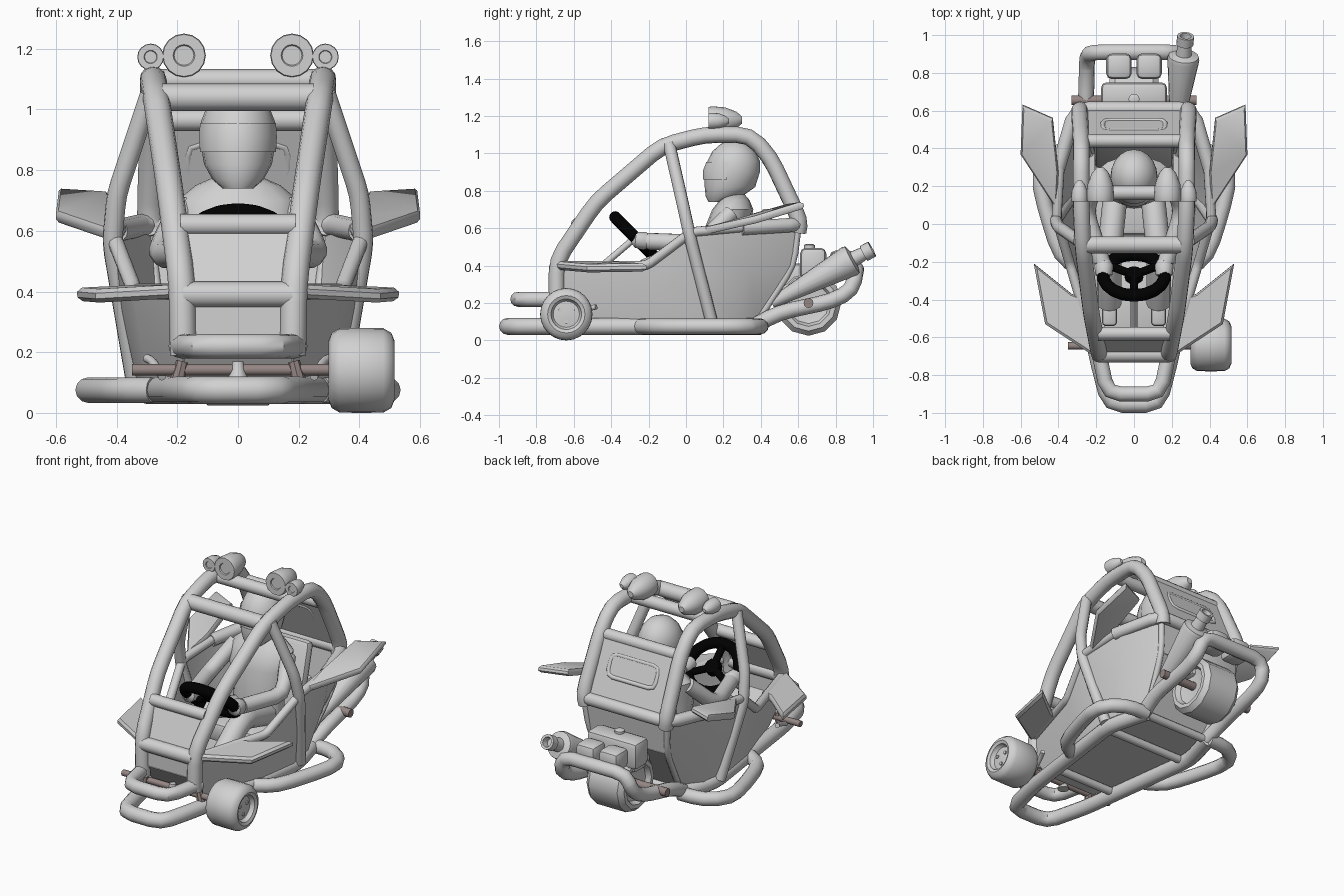
import bpy, bmesh
from math import sin, cos, pi, radians
from mathutils import Vector, Euler

cube = bpy.data.objects.get("Cube")
if cube:
    bpy.data.objects.remove(cube)


def material(name, rgb):
    m = bpy.data.materials.new(name)
    m.use_nodes = True
    m.diffuse_color = (*rgb, 1)
    m.node_tree.nodes["Principled BSDF"].inputs["Base Color"].default_value = (*rgb, 1)
    return m


GREY = material("light_grey", (0.64, 0.64, 0.64))
BLACK = material("black", (0, 0, 0))
BROWN = material("dull_brown", (0.3, 0.24, 0.23))


def add(name, mesh, mat):
    mesh.materials.clear()
    mesh.materials.append(mat)
    ob = bpy.data.objects.new(name, mesh)
    bpy.context.collection.objects.link(ob)
    return ob


def loft(name, rings, mat=GREY, closed=True, caps=True):
    bm = bmesh.new()
    rows = [[bm.verts.new(p) for p in ring] for ring in rings]
    n = len(rows[0])
    for a, b in zip(rows, rows[1:]):
        for i in range(n if closed else n - 1):
            j = (i + 1) % n
            bm.faces.new((a[i], a[j], b[j], b[i]))
    if caps:
        bm.faces.new(rows[0][::-1])
        bm.faces.new(rows[-1])
    bmesh.ops.recalc_face_normals(bm, faces=bm.faces)
    me = bpy.data.meshes.new(name)
    bm.to_mesh(me)
    bm.free()
    return add(name, me, mat)


def lathe(name, at, axis, profile, mat=GREY, n=20):
    """Turn (distance along axis, radius) pairs about an axis."""
    q = Vector(axis).to_track_quat('Z', 'Y')
    turn = [2 * pi * i / n for i in range(n)]
    return loft(name, [[Vector(at) + q @ Vector((r * cos(t), r * sin(t), d)) for t in turn]
                       for d, r in profile], mat)


def stack(name, levels, arc=(0, 2 * pi), n=16):
    """Loft horizontal ellipses: (z, half width, front y, back y)."""
    full = arc[1] - arc[0] > 6
    ts = [arc[0] + (arc[1] - arc[0]) * i / (n if full else n - 1) for i in range(n)]
    return loft(name, [[(w * sin(t), (f + b) / 2 - (b - f) / 2 * cos(t), z) for t in ts]
                       for z, w, f, b in levels], closed=full, caps=full)


def tube(name, pts, r, mat=GREY, bend=0.07, cyclic=False):
    """Round pipe with softened corners."""
    pts = [Vector(p) for p in pts]
    path = [] if cyclic else [pts[0]]
    n = len(pts)
    for i in (range(n) if cyclic else range(1, n - 1)):
        p, a, b = pts[i], pts[i - 1] - pts[i], pts[(i + 1) % n] - pts[i]
        s = p + a.normalized() * min(bend, a.length * .45)
        e = p + b.normalized() * min(bend, b.length * .45)
        path += [s, (s + 2 * p + e) / 4, e]
    if not cyclic:
        path.append(pts[-1])
    cu = bpy.data.curves.new(name, 'CURVE')
    cu.dimensions = '3D'
    cu.bevel_depth, cu.bevel_resolution, cu.use_fill_caps = r, 4, True
    sp = cu.splines.new('POLY')
    sp.points.add(len(path) - 1)
    for point, co in zip(sp.points, path):
        point.co = (*co, 1)
    sp.use_cyclic_u = cyclic
    tmp = bpy.data.objects.new("tmp", cu)
    bpy.context.collection.objects.link(tmp)
    dg = bpy.context.evaluated_depsgraph_get()
    me = bpy.data.meshes.new_from_object(tmp.evaluated_get(dg))
    bpy.data.objects.remove(tmp)
    return add(name, me, mat)


def flip(pts, s=-1):
    return [(p[0] * s, p[1], p[2]) for p in pts]


def across(pts):
    return pts + flip(pts)[::-1]


def box(name, at, size, bevel=0.02, tilt=0, mat=GREY):
    bm = bmesh.new()
    bmesh.ops.create_cube(bm, size=1)
    bmesh.ops.scale(bm, vec=size, verts=bm.verts)
    bmesh.ops.bevel(bm, geom=bm.edges[:], offset=bevel, segments=2, affect='EDGES', profile=0.5)
    bmesh.ops.rotate(bm, matrix=Euler((tilt, 0, 0)).to_matrix(), verts=bm.verts)
    bmesh.ops.translate(bm, vec=at, verts=bm.verts)
    me = bpy.data.meshes.new(name)
    bm.to_mesh(me)
    bm.free()
    return add(name, me, mat)


def plate(name, pts, t, inset=1.0):
    """Flat slab with chamfered rims when inset is below one."""
    pts = [Vector(p) for p in pts]
    mid = sum(pts, Vector()) / len(pts)
    up = sum(((a - mid).cross(b - mid) for a, b in zip(pts, pts[1:] + pts[:1])), Vector()).normalized()
    steps = [(-.5, inset), (-.2, 1), (.2, 1), (.5, inset)] if inset < 1 else [(-.5, 1), (.5, 1)]
    loft(name, [[mid + (p - mid) * k + up * (t * d) for p in pts] for d, k in steps])


# Open body tub: floor, flared sides, nose wall and sloping rear wall
def section(top, mid, low):
    return across([top, mid, low])


nose = section((.19, -.69, .40), (.185, -.69, .26), (.17, -.58, .11))
tail = section((.29, .60, .61), (.27, .575, .40), (.22, .38, .11))
tub = loft("body_tub", [
    nose,
    section((.34, -.20, .40), (.32, -.20, .27), (.29, -.20, .11)),
    section((.41, .03, .58), (.38, .05, .35), (.33, .08, .11)),
    section((.39, .35, .60), (.36, .33, .38), (.30, .26, .11)),
    tail], closed=False, caps=False)
shell = tub.modifiers.new("thickness", 'SOLIDIFY')
shell.thickness, shell.offset = 0.012, 0
for name, wall in (("nose", nose), ("rear", tail)):
    plate(name + "_upper_wall", across(wall[:2]), 0.012)
    plate(name + "_lower_wall", across(wall[1:3]), 0.012)
plate("dash_panel", across([(.18, -.68, .40), (.18, -.58, .61)]), 0.02)
plate("back_panel", across([(.26, .465, .95), (.28, .60, .63)]), 0.02)
tube("rear_window_rim", across([(.165, .492, .885), (.165, .548, .765)]), 0.014, bend=.04, cyclic=True)

# Lower frame and bumpers
tube("floor_frame", across([(.24, .40, .075), (.31, .15, .075), (.2, -.68, .075),
                            (.13, -.955, .075)]), 0.045)
tube("front_upper_bumper", across([(.19, -.66, .22), (.14, -.90, .22)]), 0.04)
tube("rear_bumper", across([(.24, .36, .075), (.26, .50, .15), (.25, .78, .21), (.25, .89, .27),
                            (.22, .91, .38)]), 0.042)
for y, w in ((-.45, .22), (.1, .3), (.38, .24)):
    tube("floor_crossbar", [(-w, y, .08), (w, y, .08)], 0.025)

# Roll cage crossbars
for y, z, w, r in ((-.11, 1.04, .25, .045), (.165, 1.095, .26, .038), (.44, .965, .26, .036),
                   (-.58, .62, .19, .036), (-.69, .39, .18, .043)):
    tube("cage_crossbar", [(-w, y, z), (w, y, z)], r)
tube("rear_waist_bar", across([(.40, .30, .60), (.31, .61, .62)]), 0.038)

for s in (1, -1):
    # Cage tubes
    tube("cage_hoop", flip([(.18, -.69, .19), (.185, -.69, .43), (.225, -.48, .74), (.27, -.13, 1.04),
                            (.28, .10, 1.10), (.28, .34, 1.10), (.28, .45, .98), (.29, .61, .64),
                            (.28, .60, .58)], s), 0.044)
    tube("door_pillar", flip([(.29, -.09, 1.05), (.40, -.015, .72), (.415, .02, .56),
                              (.335, .14, .09)], s), 0.033, bend=.04)
    tube("waist_rail", flip([(.20, -.68, .40), (.34, -.21, .40), (.41, .03, .58),
                             (.39, .35, .61)], s), 0.026, bend=.03)
    tube("rear_stay", flip([(.22, .38, .10), (.27, .575, .40), (.29, .60, .60)], s), 0.018)
    tube("side_bar", flip([(.28, -.24, .075), (.39, -.17, .075), (.475, .10, .075), (.51, .28, .075),
                           (.40, .395, .075), (.24, .40, .075)], s), 0.042, bend=.09)
    # Wings
    plate("front_wing", flip([(.21, -.70, .40), (.47, -.53, .385), (.53, -.21, .39),
                              (.33, -.37, .40), (.25, -.40, .40)], s), 0.045, .9)
    plate("rear_wing", flip([(.41, .08, .58), (.60, .37, .645), (.59, .63, .725),
                             (.43, .56, .715), (.40, .27, .63)], s), 0.04, .92)
    # Roof lamps: rounded shells with a shallow lens
    for x, z, r in ((.178, 1.178, .072), (.288, 1.173, .044)):
        k = r / .072
        lathe("roof_lamp", (s * x, .12, z), (0, 1, 0),
              [(.006, r * .45), (0, r * .5), (0, r * .96), (.01, r), (.04 * k, r),
               (.09 * k, r * .94), (.15 * k, r * .62), (.18 * k, r * .25)], n=16)
        lathe("lamp_foot", (s * x, .17, 1.09), (0, 0, 1), [(0, .015), (z - 1.09, .015)], n=8)
    # Steering knuckles and front brackets
    lathe("axle_bracket", (s * .185, -.65, .165), (s * .25, 0, -1), [(-.005, .02), (.07, .026)], BROWN, 8)
    tube("steering_link", flip([(.25, -.64, .12), (.28, -.52, .17), (.30, -.48, .18)], s), 0.014)

# Axles
for name, y, z, w, r in (("front_axle", -.645, .142, .35, .019), ("rear_axle", .655, .2, .33, .026)):
    lathe(name, (-w, y, z), (1, 0, 0), [(0, r), (2 * w, r)], BROWN, 12)
lathe("axle_centre_mount", (0, -.65, .17), (0, 0, -1), [(0, .018), (.025, .022), (.06, .035)], n=10)

# Wheels
lathe("front_wheel", (.407, -.64, .14), (1, 0, 0),
      [(-.108, .03), (-.108, .1), (-.098, .124), (-.072, .139), (0, .14), (.072, .139), (.098, .124),
       (.108, .1), (.1, .082), (.085, .078), (.075, .07), (.08, .02)], n=24)
for i in range(3):
    a = 2 * pi * i / 3 + .5
    lathe("wheel_bolt", (.48, -.64 + .04 * cos(a), .14 + .04 * sin(a)), (1, 0, 0),
          [(0, .011), (.012, .011)], n=8)
half = [(.09, .07), (.1, .11), (.13, .125), (.13, .15), (.1, .175)]
lathe("rear_wheel", (0, .655, .2), (1, 0, 0), [(-d, r) for d, r in half] + half[::-1], n=12)

# Engine and exhaust
box("engine_block", (0, .68, .41), (.35, .14, .17), .03)
box("engine_base", (0, .60, .34), (.24, .16, .14), .02)
lathe("filler_cap", (0, .66, .49), (0, 0, 1), [(0, .03), (.02, .03), (.025, .02)], n=10)
for x in (-.08, .08):
    box("cylinder_head", (x, .835, .42), (.135, .135, .12), .03)
lathe("exhaust", (.22, .46, .2), (.05, .50, .27),
      [(0, .028), (.06, .035), (.47, .085), (.49, .08), (.5, .042), (.56, .036),
       (.56, .045), (.61, .045), (.61, .03), (.57, .025)], n=16)

# Seat
box("seat_back", (0, .38, .47), (.42, .07, .48), .03, radians(-14))
box("seat_base", (0, .15, .23), (.42, .42, .12), .03)
box("foot_floor", (0, -.38, .14), (.32, .4, .03), .008)

# Driver
stack("driver_torso", [(.27, .17, .08, .32), (.42, .16, .1, .32), (.60, .2, .1, .34),
                       (.70, .2, .14, .36), (.75, .14, .18, .34), (.785, .06, .2, .31)])
stack("helmet", [(.74, .05, .12, .22), (.77, .085, .105, .3), (.82, .112, .1, .37),
                 (.90, .125, .1, .395), (.96, .122, .115, .395), (1.01, .102, .14, .37),
                 (1.05, .065, .185, .33), (1.068, .02, .23, .28)], n=20)
stack("visor", [(.86, .127, .09, .40), (.91, .13, .09, .402), (.955, .127, .108, .402)],
      (-1.4, 1.4), 12)
for s in (1, -1):
    tube("driver_arm", flip([(.18, .24, .68), (.26, .08, .52), (.17, -.2, .53)], s), 0.046)
    lathe("driver_hand", (s * .16, -.19, .53), (0, -1, .1),
          [(0, .035), (.03, .05), (.08, .045), (.1, .02)], n=10)
    tube("driver_leg", flip([(.1, .14, .33), (.13, -.15, .42), (.13, -.42, .2)], s), 0.065)
    box("driver_boot", (s * .13, -.46, .2), (.08, .16, .08), .02)

# Steering wheel, spokes and column
hub, up, out = Vector((0, -.27, .55)), Vector((0, -.7, .7)), Vector((0, .7, .7))
rim = [hub + Vector((.165 * sin(a), 0, 0)) + up * (.155 * cos(a)) for a in
       [2 * pi * i / 18 for i in range(18)]]
tube("steering_rim", rim, 0.033, BLACK, .01, True)
for a in (pi, pi / 3, -pi / 3):
    tube("steering_spoke", [hub, hub + Vector((.16 * sin(a), 0, 0)) - up * (.15 * cos(a))], 0.022, BLACK)
lathe("steering_hub", hub - out * .02, out, [(0, .05), (.04, .045)], BLACK, 12)
tube("steering_column", [hub, (0, -.6, .27)], 0.018)

# Smooth curved surfaces, keep creases
bpy.ops.object.select_all(action='DESELECT')
for ob in bpy.context.scene.objects:
    if ob.type == 'MESH':
        ob.select_set(True)
        bpy.context.view_layer.objects.active = ob
bpy.ops.object.convert(target='MESH')
bpy.ops.object.shade_smooth_by_angle(angle=radians(38))
